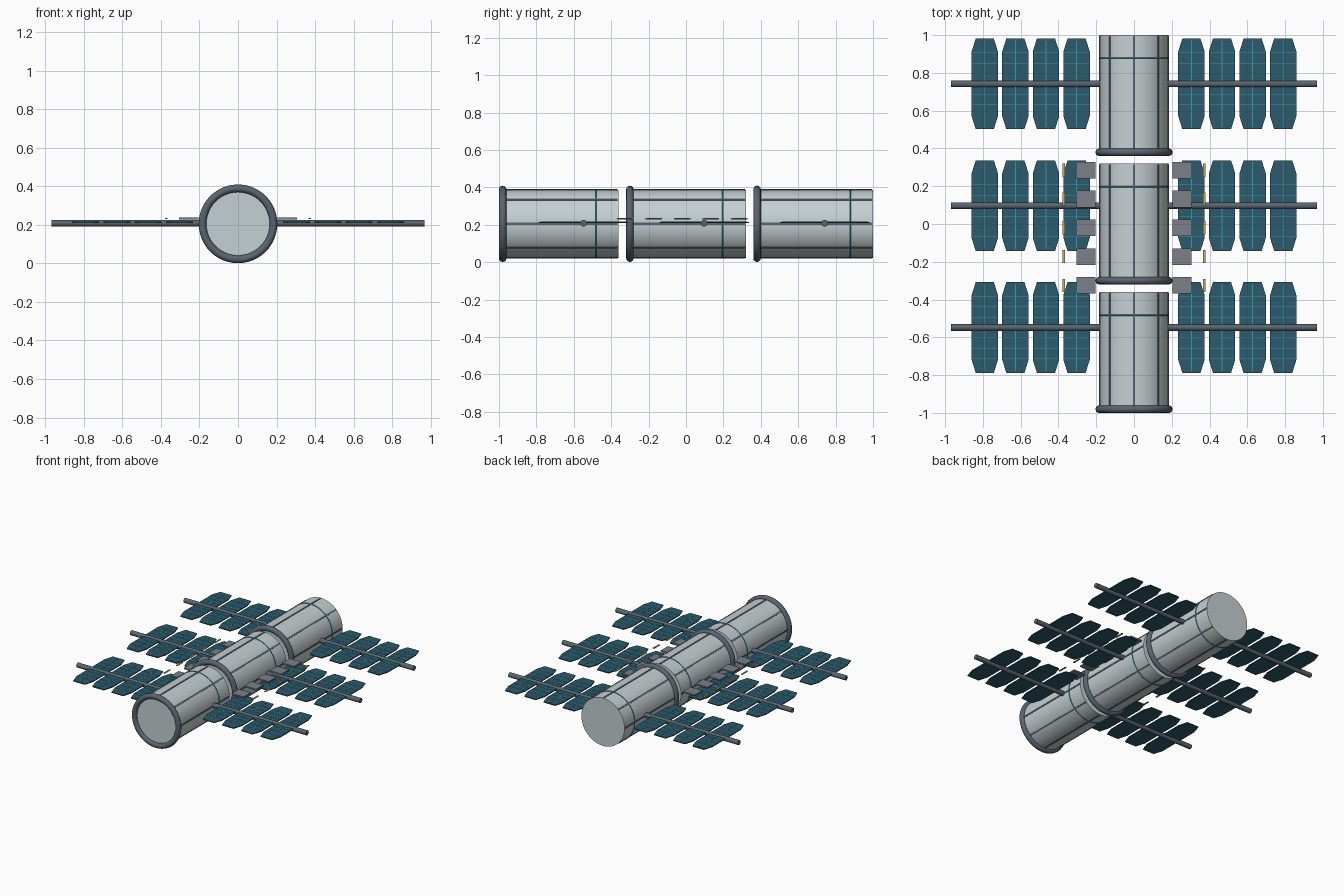
import bpy, bmesh
from math import pi, sin, cos
from mathutils import Matrix

if "Cube" in bpy.data.objects:
    bpy.data.objects.remove(bpy.data.objects["Cube"])

ZC = 0.205            # height of the station axis
R = 0.182             # hull radius


def material(name, rgb):
    m = bpy.data.materials.new(name)
    m.diffuse_color = (*rgb, 1)
    m.use_nodes = True
    m.node_tree.nodes["Principled BSDF"].inputs["Base Color"].default_value = m.diffuse_color
    return m


HULL = material("hull_grey", (0.56, 0.63, 0.65))
DARK = material("dark_metal", (0.10, 0.13, 0.16))
BOX = material("box_grey", (0.2, 0.22, 0.25))
PANEL = material("panel_blue", (0.025, 0.10, 0.15))
TEAL = material("teal_line", (0.03, 0.35, 0.42))
GOLD = material("gold", (0.6, 0.42, 0.1))


def finish(ob, name, mat, smooth=False):
    ob.name = name
    ob.data.materials.append(mat)
    if smooth:
        bpy.ops.object.shade_smooth_by_angle(angle=pi / 5)
    return ob


def cylinder(name, loc, r, length, rot, mat, sides=48):
    bpy.ops.mesh.primitive_cylinder_add(vertices=sides, radius=r, depth=length,
                                        location=loc, rotation=rot)
    return finish(bpy.context.object, name, mat, True)


def ring(name, y, major, minor, mat):
    bpy.ops.mesh.primitive_torus_add(location=(0, y, ZC), rotation=(pi / 2, 0, 0),
                                     major_radius=major, minor_radius=minor,
                                     major_segments=48, minor_segments=12)
    return finish(bpy.context.object, name, mat, True)


def boxes(name, items, mat):
    """One object from (centre, size, rotation about y) boxes."""
    bm = bmesh.new()
    for c, s, a in items:
        m = (Matrix.Translation(c) @ Matrix.Rotation(a, 4, 'Y')
             @ Matrix.Diagonal((*s, 1)))
        bmesh.ops.create_cube(bm, size=1, matrix=m)
    return from_bmesh(name, bm, mat)


def from_bmesh(name, bm, mat):
    bmesh.ops.recalc_face_normals(bm, faces=bm.faces)
    me = bpy.data.meshes.new(name)
    bm.to_mesh(me)
    bm.free()
    ob = bpy.data.objects.new(name, me)
    bpy.context.collection.objects.link(ob)
    return finish(ob, name, mat)


def panels(name, y, mat):
    """Row of chamfered solar blades on both sides of the hull."""
    bm = bmesh.new()
    outline = [(.07, .17), (.048, .24), (-.048, .24), (-.07, .17),
               (-.07, -.17), (-.048, -.24), (.048, -.24), (.07, -.17)]
    for x in PANEL_X:
        f = bm.faces.new([bm.verts.new((x + u, y + v, 0.209)) for u, v in outline])
        ext = bmesh.ops.extrude_face_region(bm, geom=[f])
        top = [v for v in ext["geom"] if isinstance(v, bmesh.types.BMVert)]
        bmesh.ops.translate(bm, verts=top, vec=(0, 0, 0.007))
    return from_bmesh(name, bm, mat)


PANEL_X = [s * (0.304 + 0.162 * i) for s in (-1, 1) for i in range(4)]

for n, y0 in enumerate((-0.98, -0.30, 0.38), 1):
    # pressure module with collar and teal band
    mid = y0 + 0.31
    cylinder(f"module_{n}", (0, mid, ZC), R, 0.62, (pi / 2, 0, 0), HULL)
    ring(f"collar_{n}", y0, 0.184, 0.02, DARK)
    ring(f"teal_band_{n}", y0 + 0.497, R, 0.004, TEAL)
    # eight hull ribs
    ribs = []
    for k in range(8):
        a = k * pi / 4
        ribs.append(((R * sin(a), mid, ZC + R * cos(a)), (0.012, 0.61, 0.006), a))
    boxes(f"hull_ribs_{n}", ribs, DARK)

for n, y in enumerate((-0.548, 0.097, 0.742), 1):
    # cross boom and solar blades
    cylinder(f"boom_{n}", (0, y, 0.208), 0.018, 1.936, (0, pi / 2, 0), DARK, 16)
    panels(f"solar_panels_{n}", y, PANEL)
    # cell lines on the blades
    lines = []
    for x in PANEL_X:
        lines.append(((x, y, 0.2162), (0.004, 0.46, 0.002), 0))
        for j in (-3, -2, -1, 1, 2, 3):
            lines.append(((x, y + j * 0.055, 0.2162), (0.136, 0.002, 0.002), 0))
    boxes(f"panel_lines_{n}", lines, TEAL)

# equipment boxes and gold strips beside the middle module
ys = [-0.325 + 0.1525 * i for i in range(5)]
boxes("equipment_boxes", [((s * 0.255, y, 0.232), (0.10, 0.088, 0.010), 0)
                          for s in (-1, 1) for y in ys], BOX)
boxes("gold_strips", [((s * 0.372, y, 0.232), (0.012, 0.07, 0.005), 0)
                      for s in (-1, 1) for y in ys], GOLD)
